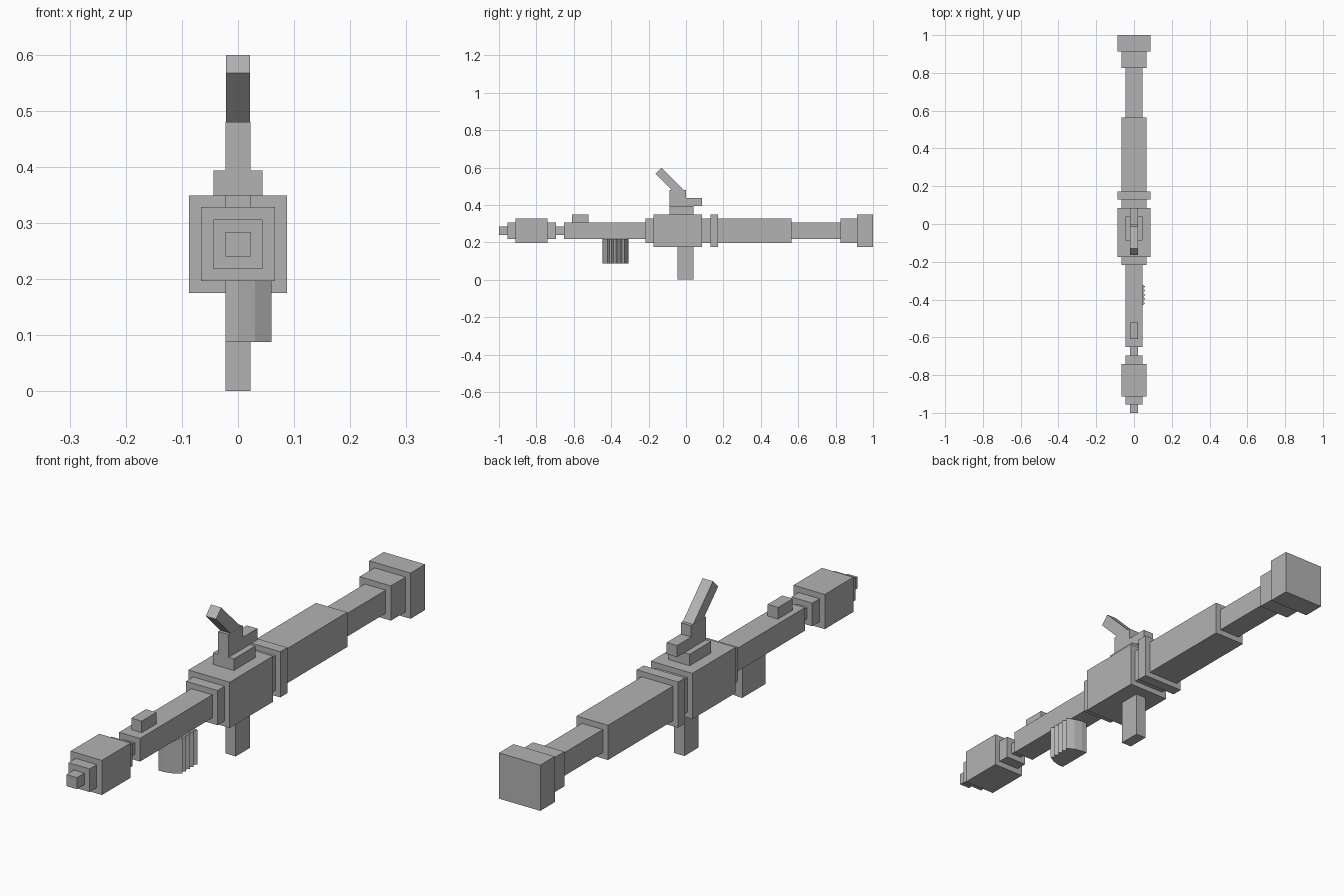
import bpy, bmesh, math

if "Cube" in bpy.data.objects:
    bpy.data.objects.remove(bpy.data.objects["Cube"])

grey = bpy.data.materials.new("plain grey")
grey.diffuse_color = (0.45, 0.45, 0.45, 1)
grey.use_nodes = True
grey.node_tree.nodes["Principled BSDF"].inputs["Base Color"].default_value = grey.diffuse_color
AXIS = 0.262   # height of the tube centre line


def finish(bm, name):
    bmesh.ops.recalc_face_normals(bm, faces=bm.faces)
    mesh = bpy.data.meshes.new(name)
    bm.to_mesh(mesh)
    bm.free()
    mesh.materials.append(grey)
    ob = bpy.data.objects.new(name, mesh)
    bpy.context.collection.objects.link(ob)
    return ob


def box(name, x, y, z):
    """Box from (low, high) ranges."""
    bm = bmesh.new()
    bmesh.ops.create_cube(bm, size=1)
    for v in bm.verts:
        for i, (lo, hi) in enumerate((x, y, z)):
            v.co[i] = lo if v.co[i] < 0 else hi
    return finish(bm, name)


def prism(name, points, to_3d, lo, hi):
    """Extrude a 2D profile between two levels."""
    bm = bmesh.new()
    a = [bm.verts.new(to_3d(p, lo)) for p in points]
    b = [bm.verts.new(to_3d(p, hi)) for p in points]
    bm.faces.new(a)
    bm.faces.new(b[::-1])
    for i in range(len(a)):
        j = (i + 1) % len(a)
        bm.faces.new((a[i], b[i], b[j], a[j]))
    return finish(bm, name)


# Square sections along the tube: name, start, end, half width
S, M, L, XL = 0.022, 0.044, 0.066, 0.087
sections = [
    ("nose_tip", -1.0, -0.955, S), ("nose_step", -0.955, -0.912, M),
    ("warhead", -0.912, -0.74, L), ("warhead_collar", -0.74, -0.696, M),
    ("warhead_neck", -0.696, -0.652, S), ("front_tube", -0.652, -0.217, M),
    ("body_front_collar", -0.217, -0.174, L), ("body", -0.174, 0.086, XL),
    ("body_rear_collar", 0.086, 0.13, L), ("rear_ring", 0.13, 0.172, XL),
    ("heat_shield", 0.172, 0.563, L), ("rear_tube", 0.563, 0.825, M),
    ("flare_step", 0.825, 0.913, L), ("flare", 0.913, 1.0, XL),
]
for name, y0, y1, h in sections:
    box(name, (-h, h), (y0, y1), (AXIS - h, AXIS + h))

# Front sight and rear handle
box("front_sight", (-S, S), (-0.61, -0.522), (0.306, 0.35))
box("handle", (-S, S), (-0.045, 0.041), (0, 0.175))

# Rear sight: plate, stepped post and tilted lever
box("sight_plate", (-M, M), (-0.088, 0.041), (0.349, 0.393))
side = lambda p, x: (x, p[0], p[1])
prism("sight_post", [(-0.088, 0.393), (0.085, 0.393), (0.085, 0.437),
                     (0, 0.437), (0, 0.48), (-0.088, 0.48)], side, -S, S)
prism("sight_lever", [(-0.131, 0.599), (-0.163, 0.567), (-0.045, 0.449),
                      (-0.003, 0.471)], side, -S + 0.0004, S - 0.0004)

# Front grip with a toothed right side
outline = [(-S, -0.446), (0, -0.446), (0.03, -0.438)]
for i in range(5):
    y = -0.42 + i * 0.0225
    outline.append((0.06, y))
    if i < 4:
        outline.append((0.048, y + 0.011))
outline += [(0.03, -0.314), (0, -0.307), (-S, -0.307)]
prism("front_grip", outline, lambda p, z: (p[0], p[1], z), 0.088, 0.219)
